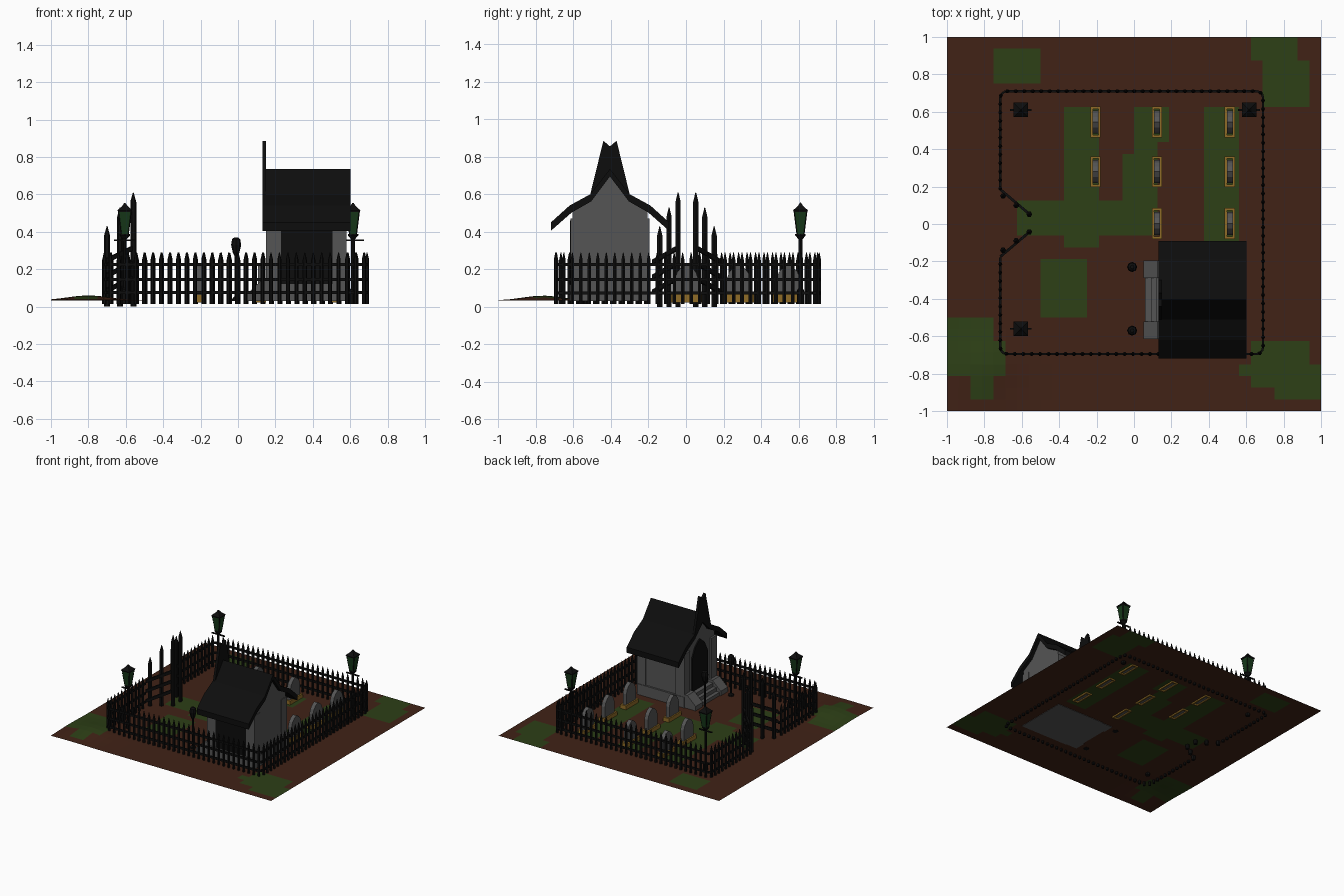
import bpy, bmesh, math
from mathutils import Vector

if "Cube" in bpy.data.objects:
    bpy.data.objects.remove(bpy.data.objects["Cube"])


def material(name, rgb):
    m = bpy.data.materials.new(name)
    m.diffuse_color = (*rgb, 1)
    m.use_nodes = True
    m.node_tree.nodes["Principled BSDF"].inputs["Base Color"].default_value = m.diffuse_color
    return m


SOIL = material("soil", (0.052, 0.016, 0.008))
GRASS = material("grass", (0.026, 0.05, 0.008))
IRON = material("iron", (0.004, 0.004, 0.004))
STONE = material("stone", (0.09, 0.09, 0.09))
GOLD = material("gold", (0.28, 0.15, 0.02))
GLASS = material("green_glass", (0.008, 0.04, 0.01))


def finish(name, bm, *mats):
    me = bpy.data.meshes.new(name)
    bmesh.ops.recalc_face_normals(bm, faces=bm.faces)
    bm.to_mesh(me)
    bm.free()
    for m in mats:
        me.materials.append(m)
    ob = bpy.data.objects.new(name, me)
    bpy.context.collection.objects.link(ob)
    return ob


def lathe(bm, x, y, profile, n, turn=0.0):
    """Stack n-sided rings from (radius, z) pairs and cap both ends."""
    rings = [[bm.verts.new((x + r * math.cos(turn + 2 * math.pi * i / n),
                            y + r * math.sin(turn + 2 * math.pi * i / n), z))
              for i in range(n)] for r, z in profile]
    for a, b in zip(rings, rings[1:]):
        for i in range(n):
            bm.faces.new((a[i], a[(i + 1) % n], b[(i + 1) % n], b[i]))
    bm.faces.new(rings[0])
    bm.faces.new(rings[-1])


def prism(bm, pts, a, b, axis="x"):
    """Extrude a 2D outline: axis x takes (y, z), axis y takes (x, z)."""
    def put(p, t):
        return bm.verts.new((t, *p) if axis == "x" else (p[0], t, p[1]))
    lo, hi = [put(p, a) for p in pts], [put(p, b) for p in pts]
    bm.faces.new(lo)
    bm.faces.new(hi)
    n = len(pts)
    for i in range(n):
        bm.faces.new((lo[i], lo[(i + 1) % n], hi[(i + 1) % n], hi[i]))


def box(bm, x0, x1, y0, y1, z0, z1):
    prism(bm, [(y0, z0), (y1, z0), (y1, z1), (y0, z1)], x0, x1)


def bar(bm, p, q, w, h):
    """Rectangular bar between two points, upright section."""
    p, q = Vector(p), Vector(q)
    side = Vector((-(q - p).y, (q - p).x, 0)).normalized() * w / 2
    up = Vector((0, 0, h / 2))
    ends = [[bm.verts.new(c + s * side + t * up) for s, t in
             ((-1, -1), (1, -1), (1, 1), (-1, 1))] for c in (p, q)]
    bm.faces.new(ends[0])
    bm.faces.new(ends[1])
    for i in range(4):
        j = (i + 1) % 4
        bm.faces.new((ends[0][i], ends[0][j], ends[1][j], ends[1][i]))


# Ground sheet with square grass patches and one low mound
PATCHES = [(-.75, -.5, .75, .94), (.62, .88, .88, 1), (.69, .94, .63, .88),
           (-.5, -.25, -.5, -.19), (-.38, -.19, -.12, .63), (-.63, .12, -.06, .13),
           (-.06, .13, -.06, .38), (0, .19, .44, .63), (0, .13, .25, .44),
           (.38, .56, -.12, .63), (-1, -.75, -.81, -.5), (-.94, -.69, -.81, -.63),
           (-.88, -.75, -.94, -.81), (.56, 1, -.81, -.75), (.62, .94, -.75, -.62),
           (.62, 1, -.88, -.81), (.75, 1, -.94, -.88)]
bm = bmesh.new()
bmesh.ops.create_grid(bm, x_segments=32, y_segments=32, size=1)
for f in bm.faces:
    c = f.calc_center_median()
    f.material_index = int(any(a < c.x < b and d < c.y < e for a, b, d, e in PATCHES))
for v in bm.verts:
    d2 = (v.co.x + .8) ** 2 + (v.co.y + .76) ** 2
    v.co.z = .033 + .027 * math.exp(-d2 / .025)
finish("ground", bm, SOIL, GRASS)

# Picket fence on a rounded rectangle, open on the left
X0, X1, Y0, Y1, R = -.715, .69, -.695, .71, .035
path = [(X0, .19)]
for cx, cy, start in ((X0 + R, Y1 - R, 180), (X1 - R, Y1 - R, 90),
                      (X1 - R, Y0 + R, 0), (X0 + R, Y0 + R, -90)):
    for k in range(4):
        a = math.radians(start - 30 * k)
        path.append((cx + R * math.cos(a), cy + R * math.sin(a)))
path.append((X0, -.18))
bm = bmesh.new()
PITCH, left = .0452, 0.0
for p, q in zip(path, path[1:]):
    p, q = Vector(p), Vector(q)
    for z in (.075, .145, .225):
        bar(bm, (*p, z), (*q, z), .012, .016)
    length = (q - p).length
    while left < length:
        c = p.lerp(q, left / length)
        lathe(bm, c.x, c.y, [(.011, .015), (.011, .25), (.002, .29)], 6)
        left += PITCH
    left -= length
finish("picket_fence", bm, IRON)

# Two open gate leaves with pickets rising towards the middle
for side, name in ((1, "gate_left"), (-1, "gate_right")):
    bm = bmesh.new()
    for x, y, top in ((-.70, .145, .43), (-.63, .095, .53), (-.56, .047, .61)):
        lathe(bm, x, .005 + side * y, [(.016, 0), (.016, top - .05), (.002, top)], 6)
    for z in (.08, .16, .24):
        bar(bm, (-.715, .005 + side * .18, z), (-.55, .005 + side * .04, z + .08), .014, .025)
    finish(name, bm, IRON)

# Lamp posts with four-sided tapered lanterns
for i, (x, y) in enumerate(((-.605, .61), (.615, .61), (-.605, -.56))):
    bm = bmesh.new()
    lathe(bm, x, y, [(.018, .015), (.018, .09), (.01, .1), (.01, .36), (.028, .38), (.028, .388)], 8)
    bar(bm, (x - .058, y, .355), (x + .058, y, .355), .01, .009)
    lathe(bm, x, y, [(.05, .505), (.055, .515), (.02, .538), (.004, .555)], 4, math.pi / 4)
    for sx in (-1, 1):
        for sy in (-1, 1):
            bar(bm, (x + sx * .019, y + sy * .019, .388), (x + sx * .034, y + sy * .034, .508), .006, .008)
    finish(f"lamp_post_{i}", bm, IRON)
    bm = bmesh.new()
    lathe(bm, x, y, [(.026, .386), (.046, .507)], 4, math.pi / 4)
    finish(f"lamp_glass_{i}", bm, GLASS)

# Gravestones in gold kerbs
for i, (x, y) in enumerate([(a, b) for a in (-.205, .122, .512) for b in (.545, .28, .003)
                            if not (a < 0 and b < .1)]):
    bm = bmesh.new()
    for s in (-1, 1):
        box(bm, x + s * .021 - .006, x + s * .021 + .006, y - .082, y + .082, .022, .065)
        box(bm, x - .027, x + .027, y + s * .076 - .006, y + s * .076 + .006, .022, .065)
    finish(f"grave_kerb_{i}", bm, GOLD)
    half = [(.062, .03), (.062, .15), (.05, .185), (.028, .21)]
    bm = bmesh.new()
    prism(bm, [(y + a, z) for a, z in half] + [(y, .225)]
          + [(y - a, z) for a, z in reversed(half)], x - .016, x + .016)
    finish(f"gravestone_{i}", bm, STONE)

# Mausoleum walls, gable shaped
CY = -.405


def mirrored(half, peak):
    return ([(CY - a, z) for a, z in half] + [(CY, peak)]
            + [(CY + a, z) for a, z in reversed(half)])


bm = bmesh.new()
prism(bm, mirrored([(.2, .03), (.2, .505), (.105, .565)], .7), .165, .575)
for s in (-1, 1):
    y = CY + s * .175
    box(bm, .15, .23, y - .036, y + .036, .03, .47)
    box(bm, .505, .58, y - .036, y + .036, .03, .47)
box(bm, .15, .58, CY - .215, CY + .215, .03, .12)
finish("mausoleum_walls", bm, STONE)

# Flared roof
outer = [(.315, .45), (.215, .54), (.105, .6)]
inner = [(.315, .405), (.205, .502), (.1, .562)]
bm = bmesh.new()
under = mirrored(inner, .695)
prism(bm, mirrored(outer, .735) + under[::-1], .14, .602)
finish("mausoleum_roof", bm, IRON)

# Tall front gable board with forked tip
bm = bmesh.new()
prism(bm, mirrored(outer + [(.035, .885)], .855) + mirrored(inner, .66)[::-1], .13, .15)
finish("front_gable", bm, IRON)

# Arched doorway and dark side panel
bm = bmesh.new()
prism(bm, mirrored([(.1, .12), (.1, .39), (.06, .47)], .52), .155, .17)
finish("doorway", bm, IRON)
bm = bmesh.new()
box(bm, .23, .505, CY - .212, CY - .195, .12, .46)
finish("side_panel", bm, IRON)

# Entrance steps between sloping cheeks
bm = bmesh.new()
for k in range(3):
    box(bm, .06 + .03 * k, .165, CY - .12, CY + .12, .03, .06 + .03 * k)
for s in (-1, 1):
    y = CY + s * .163
    prism(bm, [(.05, .03), (.165, .03), (.165, .14), (.125, .14), (.05, .07)],
          y - .046, y + .046, "y")
finish("entrance_steps", bm, STONE)

# Torch stands either side of the steps
for i, y in enumerate((-.23, -.57)):
    bm = bmesh.new()
    lathe(bm, -.01, y, [(.022, .03), (.02, .045), (.008, .055), (.008, .27), (.018, .29),
                        (.027, .33), (.022, .36), (.01, .37)], 8)
    finish(f"torch_stand_{i}", bm, IRON)
